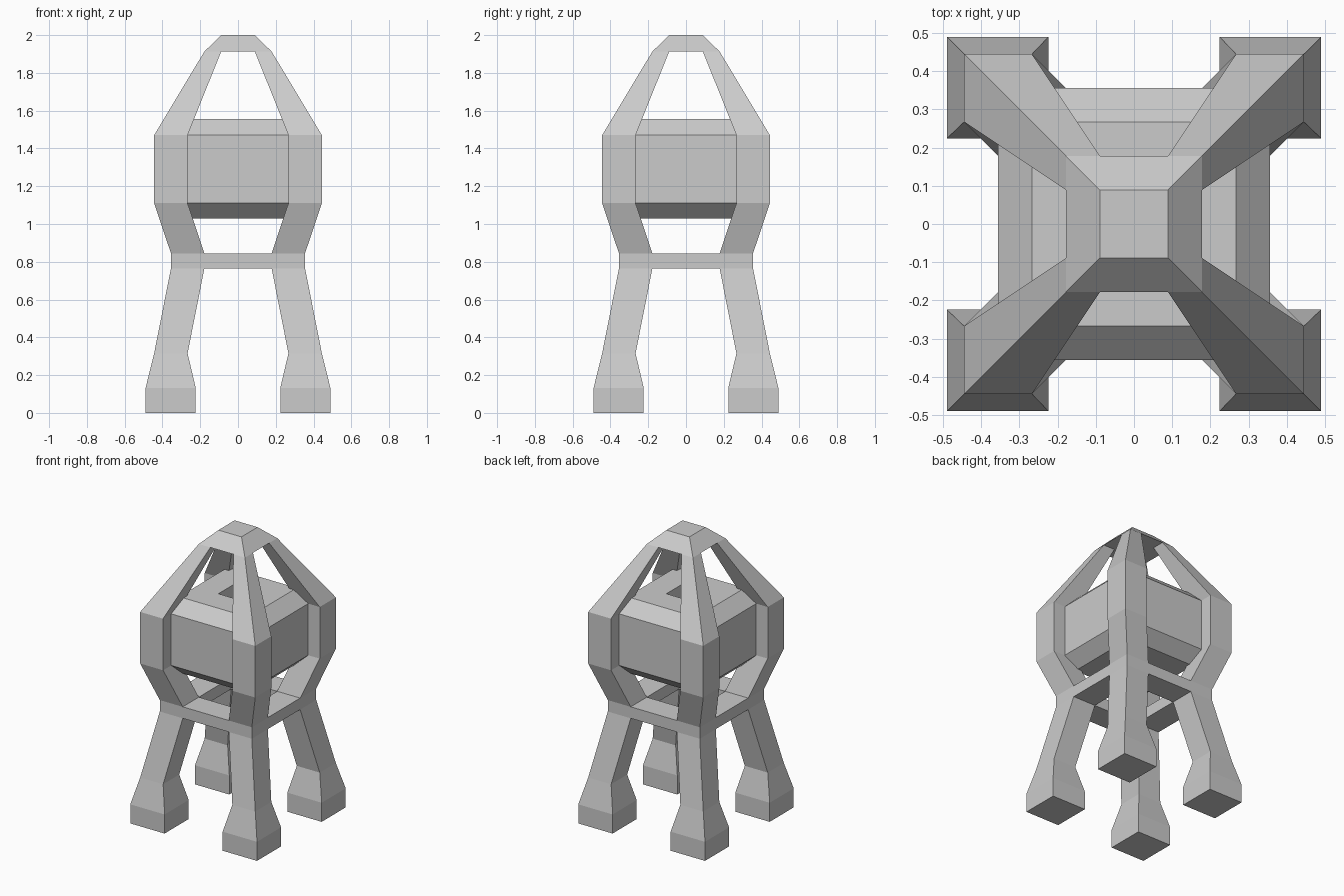
import bpy, bmesh

if "Cube" in bpy.data.objects:
    bpy.data.objects.remove(bpy.data.objects["Cube"])


def make_object(name, loops, closed=False):
    """Skin consecutive four-point loops; cap the ends or close the chain."""
    bm = bmesh.new()
    rows = [[bm.verts.new(p) for p in loop] for loop in loops]
    pairs = list(zip(rows, rows[1:]))
    if closed:
        pairs.append((rows[-1], rows[0]))
    else:
        bm.faces.new(rows[0])
        bm.faces.new(rows[-1])
    for a, b in pairs:
        for i in range(4):
            j = (i + 1) % 4
            bm.faces.new((a[i], a[j], b[j], b[i]))
    bmesh.ops.recalc_face_normals(bm, faces=bm.faces)
    mesh = bpy.data.meshes.new(name)
    bm.to_mesh(mesh)
    bm.free()
    obj = bpy.data.objects.new(name, mesh)
    bpy.context.collection.objects.link(obj)
    return obj


def rect(x0, x1, y0, y1, z):
    return [(x0, y0, z), (x1, y0, z), (x1, y1, z), (x0, y1, z)]


def square(r, z):
    return rect(-r, r, -r, r, z)


# Corner legs: inner offset, outer offset, height
leg_profile = [
    (0.224, 0.489, 0.0), (0.224, 0.489, 0.133), (0.267, 0.444, 0.315),
    (0.178, 0.355, 0.765), (0.178, 0.355, 0.845), (0.267, 0.444, 1.11),
    (0.267, 0.444, 1.47), (0.089, 0.178, 1.913),
]
for side, sx in (("left", -1), ("right", 1)):
    for end, sy in (("front", -1), ("back", 1)):
        make_object(f"{end}_{side}_leg",
                    [rect(sx * a, sx * b, sy * a, sy * b, z)
                     for a, b, z in leg_profile])

# Tapered cap joining the legs at the top
make_object("top_cap", [square(0.178, 1.913), square(0.089, 2.0)])

# Cross beams joining the legs below the chamber
w, a, b = 0.178, 0.178, 0.355
for name, s in (("front", -1), ("back", 1)):
    make_object(f"{name}_beam", [rect(-w, w, s * a, s * b, z) for z in (0.765, 0.845)])
for name, s in (("left", -1), ("right", 1)):
    make_object(f"{name}_beam", [rect(s * a, s * b, -w, w, z) for z in (0.765, 0.845)])

# Bevelled chamber with a square vertical opening
chamber_profile = [(0.089, 1.028), (0.267, 1.028), (0.355, 1.11),
                   (0.355, 1.47), (0.267, 1.556), (0.089, 1.556)]
make_object("chamber", [square(r, z) for r, z in chamber_profile], closed=True)
